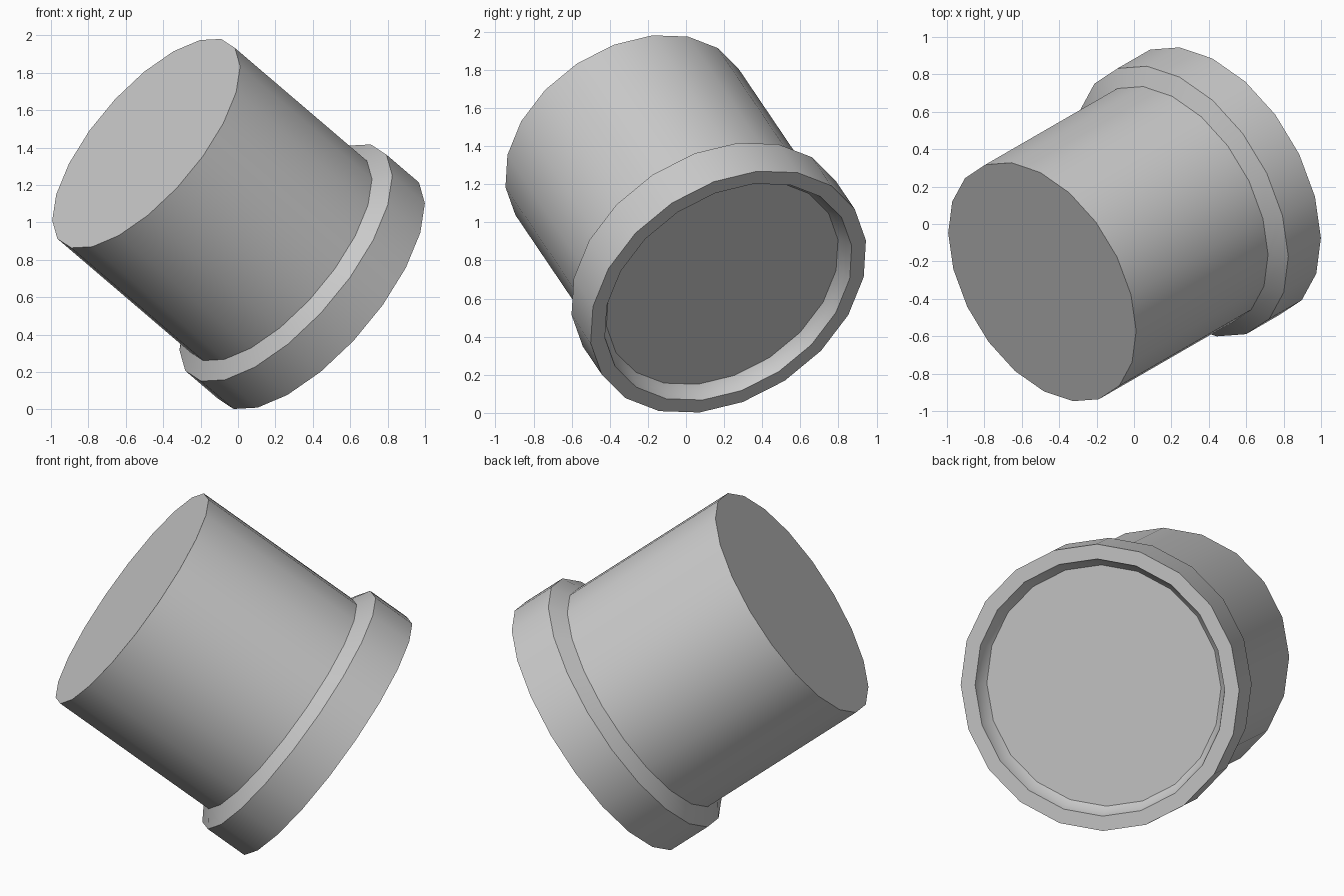
import bpy, bmesh, math
from mathutils import Matrix, Vector

if "Cube" in bpy.data.objects:
    bpy.data.objects.remove(bpy.data.objects["Cube"])

SIDES = 20
ELEV, AZIM = math.radians(36.5), math.radians(210)
BASE = Vector((0.43, 0.222, 0.635))

# Tilted frame: local z is the plug axis, local x the steepest upward direction
n = Vector((math.cos(ELEV) * math.cos(AZIM), math.cos(ELEV) * math.sin(AZIM), math.sin(ELEV)))
u = (Vector((0, 0, 1)) - n * n.z).normalized()
v = n.cross(u)
FRAME = Matrix.Translation(BASE) @ Matrix((u, v, n)).transposed().to_4x4()
PHASE = math.radians(9) + math.radians(2) * (1 if v.x < 0 else -1)


def lathe(name, profile, closed=False):
    """Revolve (radius, height) points; open profiles get end caps."""
    bm = bmesh.new()
    rings = []
    for r, h in profile:
        ang = [PHASE + i * math.tau / SIDES for i in range(SIDES)]
        rings.append([bm.verts.new(FRAME @ Vector((r * math.cos(a), r * math.sin(a), h))) for a in ang])
    pairs = list(zip(rings, rings[1:]))
    if closed:
        pairs.append((rings[-1], rings[0]))
    for a, b in pairs:
        for i in range(SIDES):
            j = (i + 1) % SIDES
            bm.faces.new((a[i], a[j], b[j], b[i]))
    if not closed:
        bm.faces.new(rings[0])
        bm.faces.new(rings[-1])
    bmesh.ops.recalc_face_normals(bm, faces=bm.faces)
    mesh = bpy.data.meshes.new(name)
    bm.to_mesh(mesh)
    bm.free()
    obj = bpy.data.objects.new(name, mesh)
    bpy.context.collection.objects.link(obj)
    bpy.ops.object.select_all(action='DESELECT')
    obj.select_set(True)
    bpy.context.view_layer.objects.active = obj
    bpy.ops.object.shade_smooth_by_angle(angle=math.radians(30))


# One shell: flat top, barrel, sloped shoulder, collar, rim and shallow recess
lathe("flanged_barrel", [
    (0.70, 1.323), (0.70, 0.31), (0.793, 0.25), (0.793, 0.0),
    (0.711, 0.0), (0.697, 0.045), (0.667, 0.08),
])
